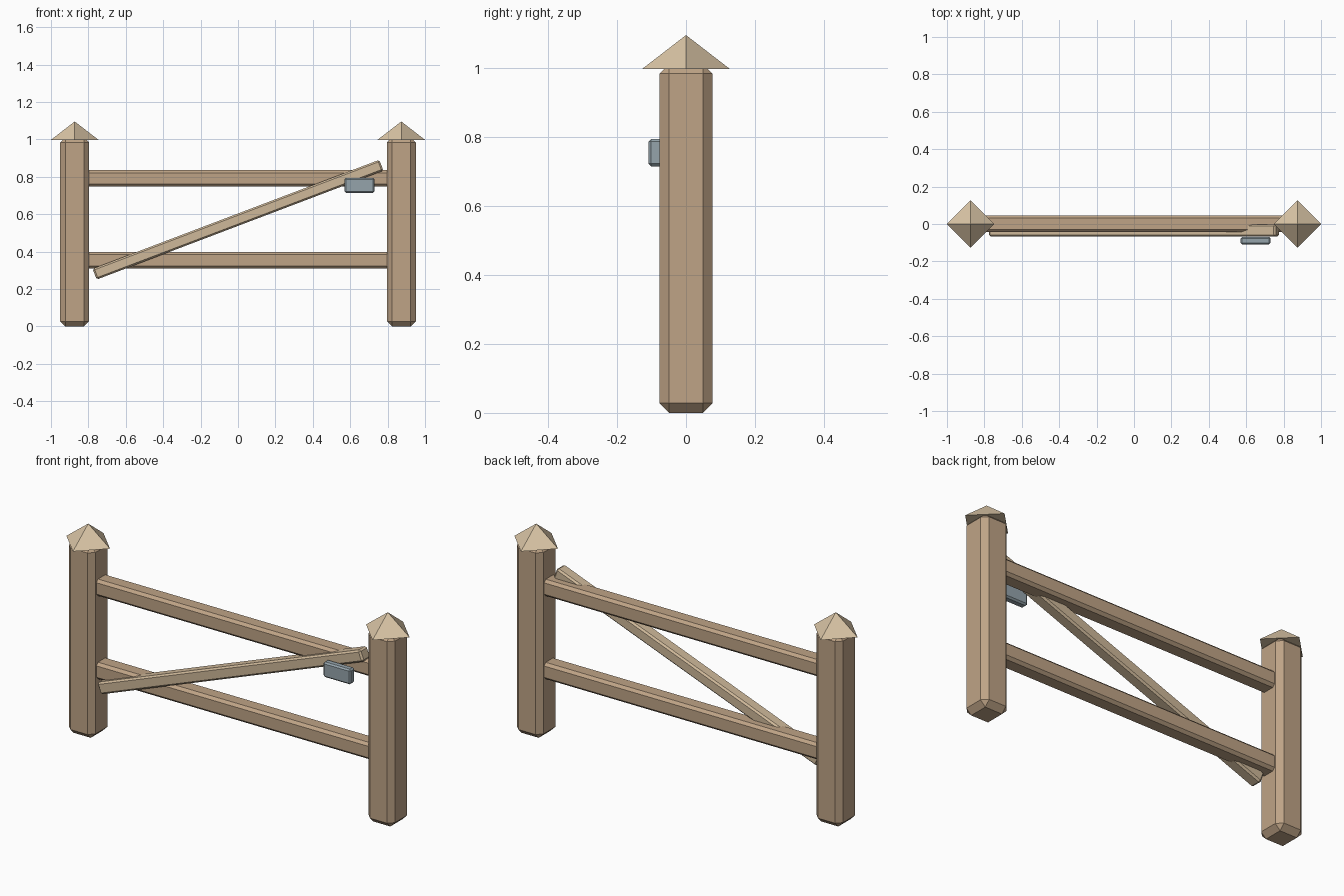
import bpy, bmesh
from math import radians, atan2
from mathutils import Matrix

if "Cube" in bpy.data.objects:
    bpy.data.objects.remove(bpy.data.objects["Cube"])


def material(name, rgb):
    m = bpy.data.materials.new(name)
    m.diffuse_color = (*rgb, 1)
    m.use_nodes = True
    m.node_tree.nodes["Principled BSDF"].inputs["Base Color"].default_value = m.diffuse_color
    return m


wood = material("wood", (0.52, 0.37, 0.24))
light_wood = material("light_wood", (0.62, 0.48, 0.32))
cap_wood = material("cap_wood", (0.70, 0.56, 0.38))
metal = material("metal", (0.30, 0.37, 0.41))


def add_object(name, bm, loc, mat, tilt=0):
    mesh = bpy.data.meshes.new(name)
    bm.to_mesh(mesh)
    bm.free()
    mesh.materials.append(mat)
    obj = bpy.data.objects.new(name, mesh)
    obj.location = loc
    obj.rotation_euler.y = tilt
    bpy.context.collection.objects.link(obj)
    return obj


def beam(name, size, loc, bevel, mat, tilt=0):
    """Box with single-segment chamfers on every edge."""
    bm = bmesh.new()
    bmesh.ops.create_cube(bm, size=1, matrix=Matrix.Diagonal((*size, 1)))
    bmesh.ops.bevel(bm, geom=bm.edges[:], offset=bevel, segments=1,
                    affect='EDGES', profile=0.5)
    return add_object(name, bm, loc, mat, tilt)


def pyramid(name, radius, height, loc, mat):
    """Four-sided cap with its corners on the x and y axes."""
    bm = bmesh.new()
    bmesh.ops.create_cone(bm, cap_ends=True, segments=4, radius1=radius,
                          radius2=0, depth=height)
    bmesh.ops.remove_doubles(bm, verts=bm.verts[:], dist=1e-4)
    return add_object(name, bm, loc, mat)


# Posts with pointed caps
for side, label in ((-1, "left"), (1, "right")):
    x = side * 0.873
    beam(f"{label}_post", (0.155, 0.155, 1.012), (x, 0, 0.506), 0.028, wood)
    pyramid(f"{label}_post_cap", 0.127, 0.098, (x, 0, 1.047), cap_wood)

# Horizontal rails, ends let into the posts
for label, z in (("lower", 0.354), ("upper", 0.792)):
    beam(f"{label}_rail", (1.64, 0.088, 0.088), (0, 0.001, z), 0.014, wood)

# Diagonal brace across the front
beam("diagonal_brace", (1.64, 0.066, 0.062), (0, -0.035, 0.571), 0.009,
     light_wood, tilt=-atan2(0.583, 1.535))

# Metal latch plate
beam("latch", (0.16, 0.04, 0.08), (0.65, -0.089, 0.755), 0.008, metal)
